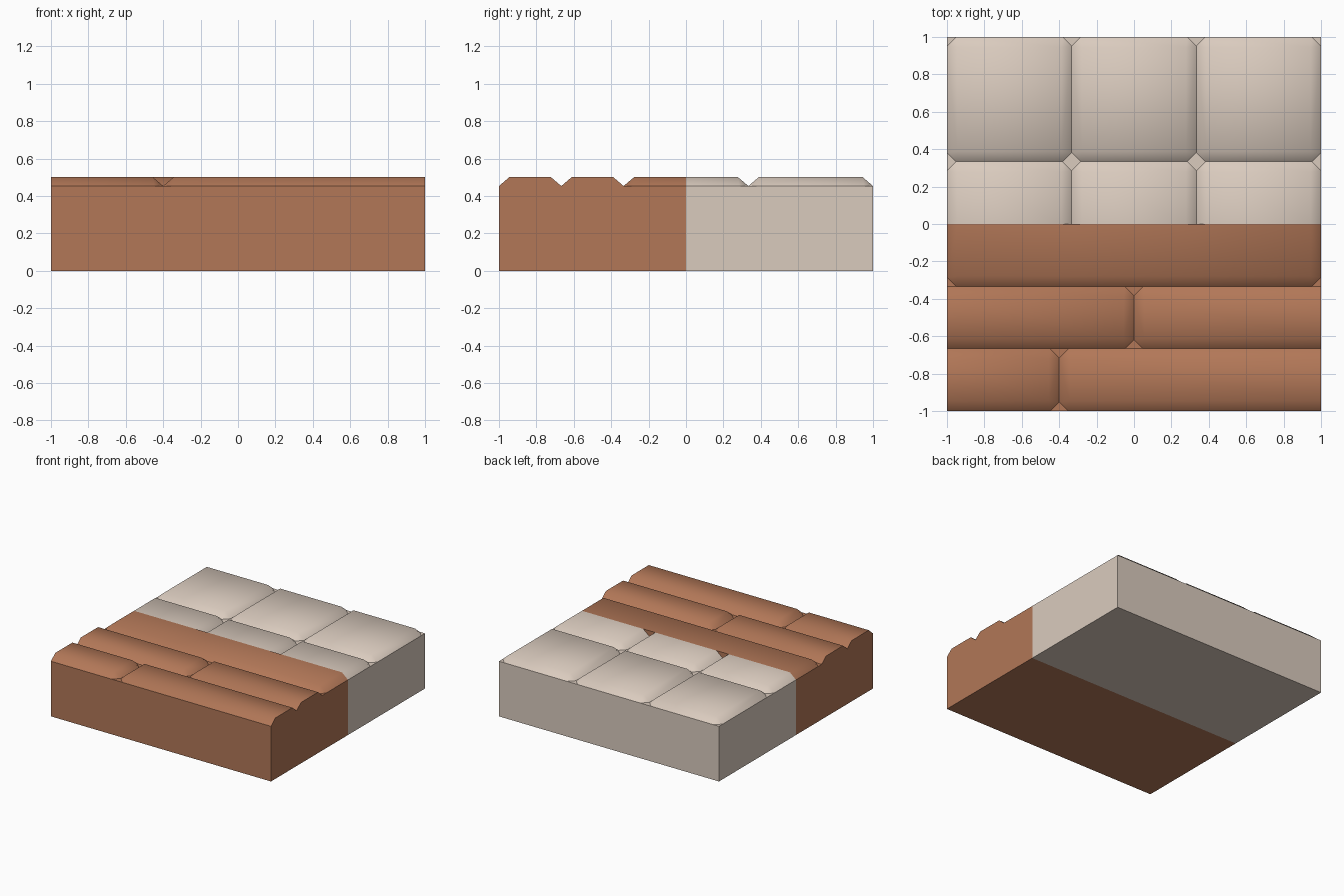
import bpy, bmesh, math

if "Cube" in bpy.data.objects:
    bpy.data.objects.remove(bpy.data.objects["Cube"])

FLOOR, TOP = 0.453, 0.5      # groove level and paving level
INSET, CUT = 0.055, 0.049    # chamfer width and corner cut
T = 1 / 3


def material(name, rgb):
    m = bpy.data.materials.new(name)
    m.diffuse_color = (*rgb, 1)
    m.use_nodes = True
    m.node_tree.nodes["Principled BSDF"].inputs["Base Color"].default_value = m.diffuse_color
    return m


clay = material("terracotta", (0.445, 0.185, 0.096))
stone = material("pale stone", (0.70, 0.597, 0.515))


def finish(name, bm, mat):
    me = bpy.data.meshes.new(name)
    bmesh.ops.recalc_face_normals(bm, faces=bm.faces[:])
    bm.to_mesh(me)
    bm.free()
    me.materials.append(mat)
    ob = bpy.data.objects.new(name, me)
    bpy.context.collection.objects.link(ob)
    return me


def slab(name, y0, y1, mat):
    """Plain box under the paving."""
    bm = bmesh.new()
    bmesh.ops.create_cube(bm, size=1)
    for v in bm.verts:
        v.co = (v.co.x * 2, y0 + (v.co.y + .5) * (y1 - y0), (v.co.z + .5) * FLOOR)
    finish(name, bm, mat)


def paver(name, x0, x1, y0, y1, mat, sides):
    """Block with chamfers on the listed sides (W, E, S, N), flush elsewhere."""
    bm = bmesh.new()
    for x, sx, kx in ((x0, 1, "W"), (x1, -1, "E")):
        for y, sy, ky in ((y0, 1, "S"), (y1, -1, "N")):
            bx, by = kx in sides, ky in sides
            bm.verts.new((x + sx * INSET * bx, y + sy * INSET * by, TOP))
            if bx and by:
                bm.verts.new((x + sx * CUT, y, FLOOR))
                bm.verts.new((x, y + sy * CUT, FLOOR))
            else:
                bm.verts.new((x, y, FLOOR))
    bmesh.ops.convex_hull(bm, input=bm.verts[:])
    bmesh.ops.dissolve_limit(bm, angle_limit=math.radians(1),
                             verts=bm.verts[:], edges=bm.edges[:])
    bmesh.ops.recalc_face_normals(bm, faces=bm.faces[:])
    under = [f for f in bm.faces if f.normal.z < -0.9]
    bmesh.ops.delete(bm, geom=under, context="FACES")
    # soft shading over chamfers, hard at the flush cut ends
    me = finish(name, bm, mat)
    me.shade_smooth()
    me.set_sharp_from_angle(angle=math.radians(65))


# two halves of the base
slab("clay_base", -1, 0, clay)
slab("stone_base", 0, 1, stone)

# clay courses
paver("front_brick_left", -1, -0.4, -1, -2 * T, clay, "ESN")
paver("front_brick_right", -0.4, 1, -1, -2 * T, clay, "WSN")
paver("middle_brick_left", -1, 0, -2 * T, -T, clay, "ESN")
paver("middle_brick_right", 0, 1, -2 * T, -T, clay, "WSN")
paver("kerb_brick", -1, 1, -T, 0, clay, "WES")

# stone paving, half row then full row
for i in range(3):
    x = -1 + 2 * T * i
    paver(f"half_stone_{i + 1}", x, x + 2 * T, 0, T, stone, "WEN")
    paver(f"full_stone_{i + 1}", x, x + 2 * T, T, 1, stone, "WESN")
